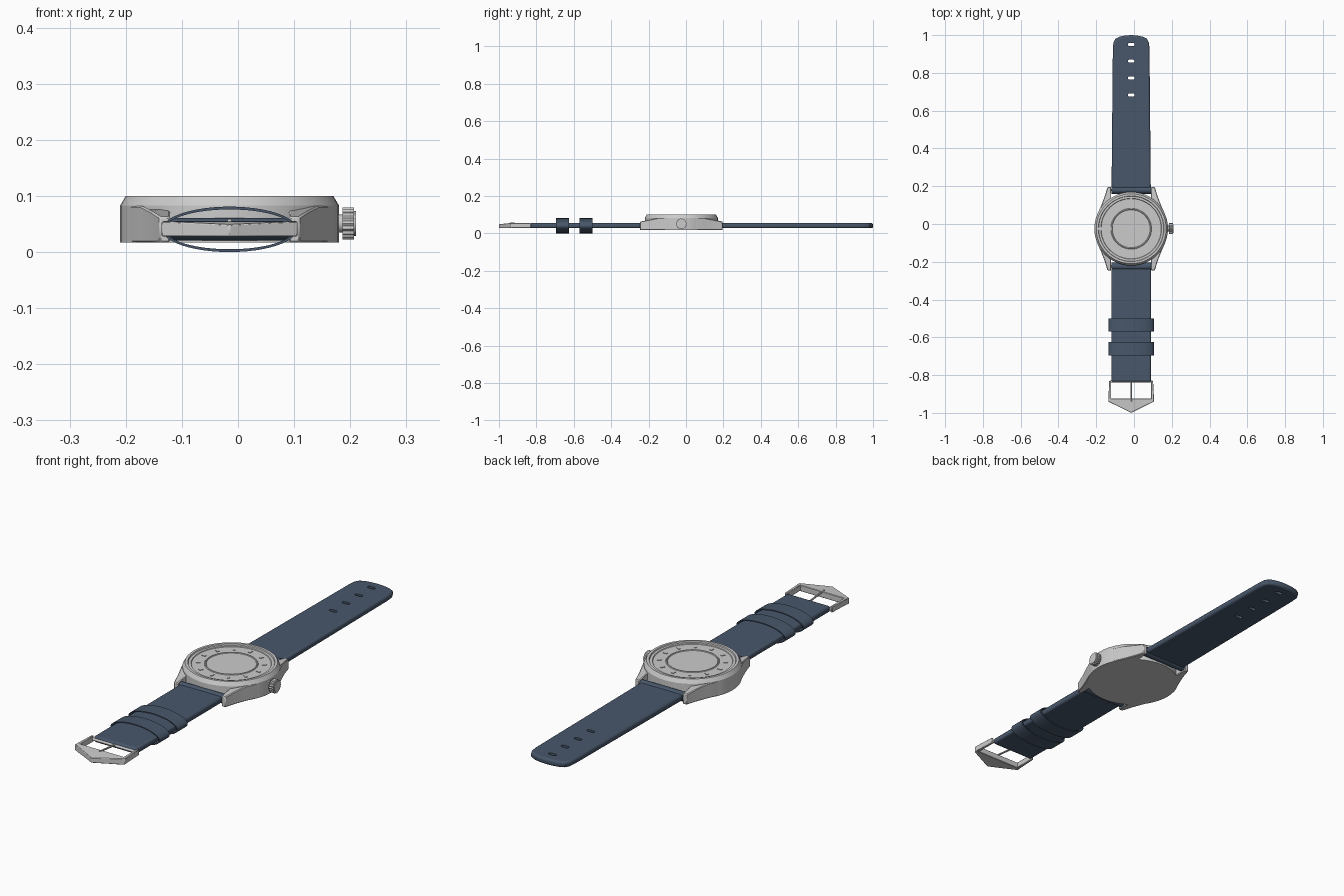
import bpy, bmesh
from math import pi, sin, cos, radians
from mathutils import Matrix, Vector

if "Cube" in bpy.data.objects:
    bpy.data.objects.remove(bpy.data.objects["Cube"])

CX, CY = -0.015, -0.025          # case centre
blue = bpy.data.materials.new("strap_blue")
blue.diffuse_color = (0.065, 0.095, 0.145, 1)
blue.use_nodes = True
blue.node_tree.nodes["Principled BSDF"].inputs["Base Color"].default_value = blue.diffuse_color


def finish(name, bm, mat=None, bevel=0, segs=2):
    bmesh.ops.recalc_face_normals(bm, faces=bm.faces)
    me = bpy.data.meshes.new(name)
    bm.to_mesh(me)
    bm.free()
    ob = bpy.data.objects.new(name, me)
    bpy.context.collection.objects.link(ob)
    if mat:
        me.materials.append(mat)
    if bevel:
        m = ob.modifiers.new("bevel", 'BEVEL')
        m.width, m.segments = bevel, segs
        m.limit_method, m.angle_limit = 'ANGLE', radians(50)
    return ob


def prism(name, pts, z0, top, mat=None, bevel=0, segs=2, mx=None):
    """Extrude a plan outline from z0 up to a height, or to a height function of (x, y)."""
    f = top if callable(top) else (lambda x, y: top)
    bm = bmesh.new()
    lo = [bm.verts.new((x, y, z0)) for x, y in pts]
    hi = [bm.verts.new((x, y, f(x, y))) for x, y in pts]
    bm.faces.new(lo)
    bm.faces.new(hi)
    for i in range(len(pts)):
        j = (i + 1) % len(pts)
        bm.faces.new((lo[i], lo[j], hi[j], hi[i]))
    if mx:
        bm.transform(mx)
    return finish(name, bm, mat, bevel, segs)


def lathe(name, profile, mx, steps=48):
    bm = bmesh.new()
    vs = [bm.verts.new((r, 0, z)) for r, z in profile]
    es = [bm.edges.new(p) for p in zip(vs, vs[1:])]
    bmesh.ops.spin(bm, geom=vs + es, cent=(0, 0, 0), axis=(0, 0, 1), angle=2 * pi, steps=steps)
    bmesh.ops.remove_doubles(bm, verts=bm.verts, dist=1e-5)
    bm.transform(mx)
    return finish(name, bm)


def rod(name, a, b, r, mat=None, segs=16):
    a, b = Vector(a), Vector(b)
    bm = bmesh.new()
    bmesh.ops.create_cone(bm, cap_ends=True, segments=segs, radius1=r, radius2=r, depth=(b - a).length)
    rot = (b - a).to_track_quat('Z', 'Y').to_matrix().to_4x4()
    bm.transform(Matrix.Translation((a + b) / 2) @ rot)
    return finish(name, bm, mat)


# case with chamfered bezel and stepped dial
case_mx = Matrix.Translation((CX, CY, 0))
lathe("case", [(0, .017), (.195, .017), (.195, .083), (.185, .1), (.174, .1), (.172, .095),
               (.161, .095), (.159, .092), (.108, .092), (.106, .095), (.102, .095),
               (.1, .092), (0, .092)], case_mx)

# hour markers
for i in range(12):
    mx = case_mx @ Matrix.Rotation(i * pi / 6, 4, 'Z') @ Matrix.Translation((0, .133, 0))
    prism("hour_marker", [(-.005, -.009), (.005, -.009), (.005, .009), (-.005, .009)], .09, .0945, mx=mx)

# four lugs, sloping down toward the tips
lug = [(.106, .221), (.125, .221), (.14, .172), (.158, .125), (.178, .08), (.194, .02),
       (.13, .02), (.106, .13)]
for sx in (-1, 1):
    for sy in (-1, 1):
        prism("lug", [(CX + sx * x, CY + sy * y) for x, y in lug], .017,
              lambda x, y: min(.083, .083 - .02 * (abs(y - CY) - .12) / .1), bevel=.003, segs=1)

# crown: knurled knob on a short stem
to_x = Matrix.Translation((0, CY, .051)) @ Matrix.Rotation(pi / 2, 4, 'Y')
knurl = [((.029 if i % 2 else .0262) * cos(i * pi / 18), (.029 if i % 2 else .0262) * sin(i * pi / 18))
         for i in range(36)]
prism("crown", knurl, .186, .207, mx=to_x)
rod("crown_stem", (.17, CY, .051), (.19, CY, .051), .016)
rod("crown_cap", (.2, CY, .051), (.21, CY, .051), .022, segs=24)

# long strap with a rounded tip and punched holes
half = [(.104, .175), (.097, .93), (.094, .96), (.083, .981), (.06, .992), (.03, .998)]
outline = [(CX + x, y) for x, y in half] + [(CX, 1.0)] + [(CX - x, y) for x, y in reversed(half)]
long_strap = prism("long_strap", outline, .028, .055, blue, .009, 3)
for y in (.95, .862, .773, .683):
    slot = [(CX + s * .01 + .008 * cos(a), y + .008 * sin(a))
            for s, start in ((1, -pi / 2), (-1, pi / 2))
            for a in [start + k * pi / 6 for k in range(7)]]
    cutter = prism("hole_cutter", slot, 0, .1)
    cutter.hide_render = True
    cutter.hide_viewport = True
    m = long_strap.modifiers.new("hole", 'BOOLEAN')
    m.operation, m.object, m.solver = 'DIFFERENCE', cutter, 'EXACT'

# short strap
x0, x1 = CX - .105, CX + .105
prism("short_strap", [(x0, -.835), (x1, -.835), (x1, -.22), (x0, -.22)], .028, .055, blue, .009, 3)

# rolled strap ends around the spring bars
for y in (.18, -.224):
    rod("strap_roll", (x0, y, .041), (x1, y, .041), .02, blue, 20)
    rod("spring_bar", (x0 - .01, y, .041), (x1 + .01, y, .041), .006)

# two oval keeper loops
N = 48
for y0 in (-.57, -.695):
    bm = bmesh.new()
    rings = [[bm.verts.new((CX + (.12 - t) * cos(2 * pi * i / N), y, .0405 + (.0405 - t) * sin(2 * pi * i / N)))
              for i in range(N)]
             for t, y in ((0, y0), (0, y0 + .07), (.005, y0 + .07), (.005, y0))]
    for k in range(4):
        a, b = rings[k], rings[(k + 1) % 4]
        for i in range(N):
            j = (i + 1) % N
            bm.faces.new((a[i], a[j], b[j], b[i]))
    finish("keeper_loop", bm, blue)

# buckle: pointed front bar, two side arms, cross bar and tongue
front = [(-.105, -.925), (-.121, -.925), (-.121, -.94), (0, -1.0), (.121, -.94), (.121, -.925), (.105, -.925)]
prism("buckle_front", [(CX + x, y) for x, y in front], .028,
      lambda x, y: .055 if y > -.95 else .049, bevel=.002, segs=1)
for s in (-1, 1):
    arm = [(.106, -.83), (.116, -.83), (.121, -.93), (.106, -.93)]
    prism("buckle_arm", [(CX + s * x, y) for x, y in arm], .029, .055, bevel=.002, segs=1)
rod("buckle_bar", (CX - .112, -.834, .041), (CX + .112, -.834, .041), .006)
rod("buckle_tongue", (CX, -.825, .043), (CX, -.94, .055), .004, segs=10)

# smooth shading with crisp edges
for ob in bpy.context.collection.objects:
    if not ob.hide_render:
        ob.select_set(True)
        bpy.context.view_layer.objects.active = ob
bpy.ops.object.shade_smooth_by_angle(angle=radians(30))
